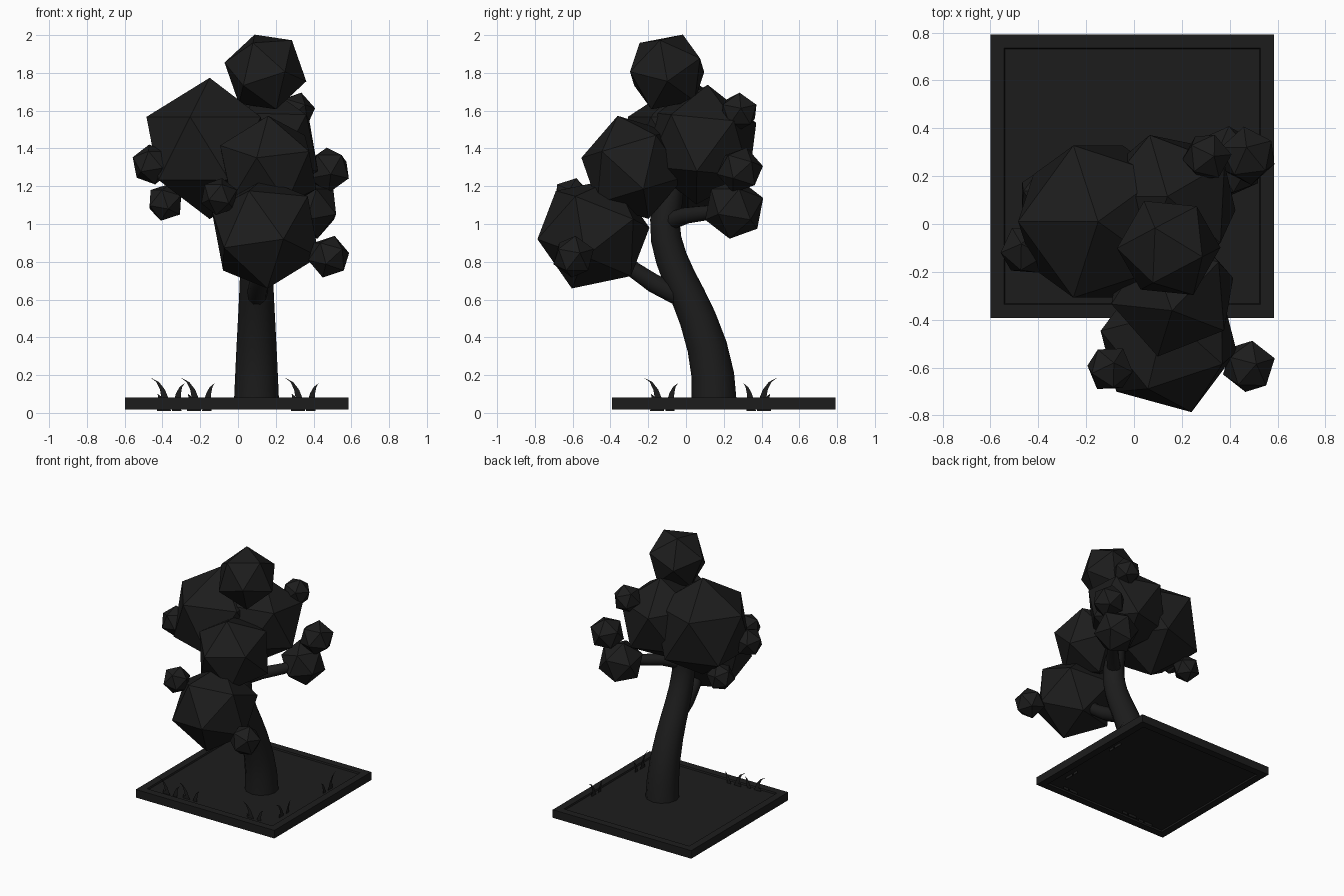
import bpy, bmesh, math
from mathutils import Vector, Matrix

if "Cube" in bpy.data.objects:
    bpy.data.objects.remove(bpy.data.objects["Cube"])

MAT = bpy.data.materials.new("dark")
MAT.diffuse_color = (0.012, 0.012, 0.012, 1)
MAT.use_nodes = True
MAT.node_tree.nodes["Principled BSDF"].inputs["Base Color"].default_value = MAT.diffuse_color


def finish(name, bm, smooth=False):
    bmesh.ops.recalc_face_normals(bm, faces=bm.faces)
    me = bpy.data.meshes.new(name)
    bm.to_mesh(me)
    bm.free()
    me.materials.append(MAT)
    ob = bpy.data.objects.new(name, me)
    bpy.context.collection.objects.link(ob)
    if smooth:
        for o in bpy.context.selected_objects:
            o.select_set(False)
        ob.select_set(True)
        bpy.context.view_layer.objects.active = ob
        bpy.ops.object.shade_smooth_by_angle(angle=math.radians(50))
    return ob


def leaf_ball(name, center, r, pole, side):
    """Icosahedron with one corner along pole and a neighbouring corner toward side."""
    z = Vector(pole).normalized()
    s = Vector(side)
    x = (s - z * s.dot(z)).normalized()
    rot = Matrix((x, z.cross(x), z)).transposed().to_4x4()
    bm = bmesh.new()
    bmesh.ops.create_icosphere(bm, subdivisions=1, radius=r,
                               matrix=Matrix.Translation(center) @ rot)
    finish(name, bm)


def tube(name, pts, radii, sides=12):
    bm = bmesh.new()
    pts = [Vector(p) for p in pts]
    rings = []
    for i, p in enumerate(pts):
        t = (pts[min(i + 1, len(pts) - 1)] - pts[max(i - 1, 0)]).normalized()
        if i == 0 and abs(t.z) > 0.8:
            t = Vector((0, 0, 1))
        u = (Vector((1, 0, 0)) - t * t.x).normalized()
        v = t.cross(u)
        rings.append([bm.verts.new(p + radii[i] * (u * math.cos(a) + v * math.sin(a)))
                      for a in (2 * math.pi * k / sides for k in range(sides))])
    for a, b in zip(rings, rings[1:]):
        for k in range(sides):
            n = (k + 1) % sides
            bm.faces.new((a[k], a[n], b[n], b[k]))
    bm.faces.new(rings[0])
    bm.faces.new(rings[-1])
    finish(name, bm, True)


# Square ground slab with a shallow inset panel above and below
bm = bmesh.new()
bmesh.ops.create_cube(bm, size=1, matrix=Matrix.Translation((-0.007, 0.2, 0.05))
                      @ Matrix.Diagonal((1.185, 1.185, 0.062, 1)))
caps = [f for f in bm.faces if abs(f.normal.z) > 0.9]
bmesh.ops.inset_individual(bm, faces=caps, thickness=0.08)
bmesh.ops.inset_individual(bm, faces=caps, thickness=0.005, depth=-0.012)
finish("ground_slab", bm)

# Leaning trunk: y, z, radius along its bend
bend = [(0.15, 0.04, 0.12), (0.142, 0.2, 0.113), (0.112, 0.35, 0.106), (0.062, 0.5, 0.098),
        (0.01, 0.62, 0.092), (-0.038, 0.72, 0.088), (-0.078, 0.82, 0.084),
        (-0.105, 0.92, 0.081), (-0.112, 1.02, 0.078), (-0.09, 1.12, 0.072), (-0.05, 1.3, 0.05)]
tube("trunk", [(0.098, y, z) for y, z, r in bend], [r for y, z, r in bend])

# Branches
tube("front_branch", [(0.1, -0.04, 0.62), (0.11, -0.17, 0.685), (0.125, -0.28, 0.76),
                      (0.14, -0.36, 0.86)], [0.055, 0.052, 0.045, 0.035], 10)
tube("side_branch", [(0.1, -0.1, 1.01), (0.2, 0.0, 1.045), (0.3, 0.12, 1.06),
                     (0.38, 0.22, 1.08)], [0.05, 0.045, 0.04, 0.03], 10)

# Large foliage balls: centre, radius, corner direction, neighbouring corner direction
UP = (0, 0, 1)
leaf_ball("foliage_left", (-0.15, 0.01, 1.4), 0.374, UP, (-1, 0, 0))
leaf_ball("foliage_low", (0.145, -0.49, 0.95), 0.313, (0.095, -0.295, -0.03), (0.005, -0.1, -0.3))
leaf_ball("foliage_middle", (0.16, -0.28, 1.3), 0.285, (-0.06, -0.27, 0.05), (0, -0.08, 0.28))
leaf_ball("foliage_back", (0.14, 0.085, 1.42), 0.318, (0, 0.03, 0.31), (-0.075, 0.29, 0.13))
leaf_ball("foliage_top", (0.145, -0.1, 1.805), 0.222, (-0.055, 0.08, 0.19), (0.17, -0.06, 0.145))

# Small foliage balls
small = [((0.48, -0.595, 0.827), 0.115, 0.3), ((-0.1, -0.605, 1.145), 0.102, 1.0),
         ((-0.455, -0.11, 1.315), 0.11, 2.1), ((-0.385, 0.125, 1.115), 0.102, 0.6),
         ((0.475, 0.285, 1.285), 0.125, 1.7), ((0.38, 0.255, 1.08), 0.165, 2.6),
         ((0.305, 0.28, 1.595), 0.105, 0.1)]
for i, (c, r, a) in enumerate(small):
    leaf_ball(f"small_foliage_{i + 1}", c, r,
              (0.3 * math.cos(a), 0.3 * math.sin(a), 1), (math.cos(a), math.sin(a), 0.4))


# Grass: flat curved blades in clumps, (base offset, lean of tip, height)
def grass_clump(name, x, y, turn, flip=1):
    bm = bmesh.new()
    rot = Matrix.Translation((x, y, 0)) @ Matrix.Rotation(turn, 4, 'Z')
    for base, lean, top in ((-0.02, -0.08, 0.185), (0.035, 0.04, 0.155), (-0.045, -0.02, 0.1)):
        pairs = []
        for k in range(5):
            t = k / 4
            mid = base + lean * t ** 2
            z = 0.01 + (top - 0.01) * (1 - (1 - t) ** 1.5)
            w = 0.024 * (1 - t) + 0.001
            pairs.append([bm.verts.new(rot @ Vector((flip * (mid + s * w), 0, z)))
                          for s in (-1, 1)])
        for a, b in zip(pairs, pairs[1:]):
            bm.faces.new((a[0], a[1], b[1], b[0]))
    finish(name, bm)


for i, (x, y, turn, flip) in enumerate([(-0.36, -0.31, 0, 1), (-0.2, -0.295, 0, 1),
                                        (0.35, -0.3, 0, 1), (0.48, -0.12, math.pi / 2, 1),
                                        (0.5, 0.38, math.pi / 2, -1)]):
    grass_clump(f"grass_clump_{i + 1}", x, y, turn, flip)
